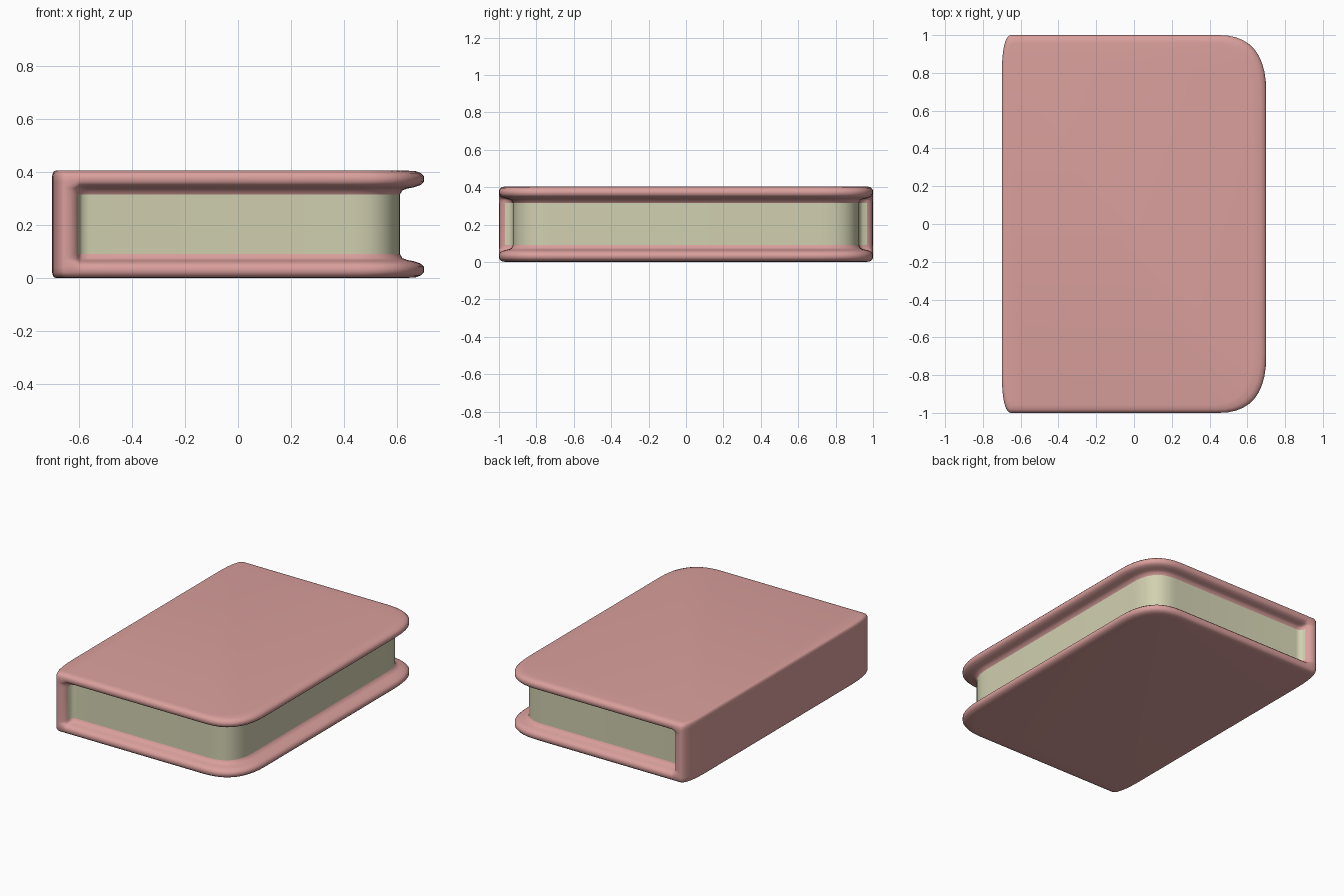
import bpy, bmesh, math
from mathutils import Vector

if "Cube" in bpy.data.objects:
    bpy.data.objects.remove(bpy.data.objects["Cube"], do_unlink=True)


def material(name, color):
    m = bpy.data.materials.new(name)
    m.use_nodes = True
    m.diffuse_color = color
    m.node_tree.nodes["Principled BSDF"].inputs["Base Color"].default_value = color
    return m


pink = material("dusty pink", (0.70, 0.35, 0.335, 1))
cream = material("paper cream", (0.64, 0.635, 0.44, 1))


def arc(a, b, c, n=10):
    """Points of a quadratic curve from a to c, pulled toward b."""
    a, b, c = Vector(a), Vector(b), Vector(c)
    return [a * (1 - t) ** 2 + b * 2 * t * (1 - t) + c * t * t
            for t in (i / n for i in range(n + 1))]


def full(half):
    """Close a half outline by mirroring it in y."""
    return half + [Vector((p.x, -p.y)) for p in reversed(half[1:-1])]


# Spine end, shared by both outlines
spine = [Vector((-0.7, 0))] + arc((-0.7, 0.78), (-0.7, 1), (-0.65, 1))
# Hollow where the spine turns into the page block
flare = [(-0.63, 0.996), (-0.612, 0.985), (-0.602, 0.968),
         (-0.596, 0.945), (-0.585, 0.93), (-0.56, 0.925)]
page_start = len(spine) + 2

outer = full(spine + [Vector((x, 1)) for x, y in flare]
             + arc((0.45, 1), (0.7, 1), (0.7, 0.7)) + [Vector((0.7, 0))])
inner = full(spine + [Vector(p) for p in flare]
             + arc((0.43, 0.925), (0.61, 0.925), (0.61, 0.72)) + [Vector((0.61, 0))])
count = len(outer)

# Upper board edge: height, shrink of the outline, blend toward the pages
HEIGHT = 0.405
edge = [(0.405, 0.07, 0), (0.402, 0.03, 0), (0.395, 0.012, 0), (0.383, 0, 0),
        (0.362, 0, 0), (0.350, 0, 0.15), (0.342, 0, 0.4), (0.337, 0, 0.7),
        (0.330, 0, 0.9), (0.315, 0, 1)]
levels = edge + [(HEIGHT - z, s, t) for z, s, t in reversed(edge)]


def ring(z, shrink, blend):
    points = []
    for o, i in zip(outer, inner):
        p = o.lerp(i, blend)
        side = 1 if p.x > 0 else 0.25
        points.append((p.x - shrink * side * p.x / 0.7, p.y * (1 - shrink * 0.6), z))
    return points


def is_page(level, i):
    """True for the faces between the boards and clear of the spine."""
    return level == len(edge) - 1 and page_start <= i < count - page_start


def build(name, mat, pages):
    bm = bmesh.new()
    rings = [[bm.verts.new(p) for p in ring(*lv)] for lv in levels]
    for k, (top, low) in enumerate(zip(rings, rings[1:])):
        for i in range(count):
            j = (i + 1) % count
            if is_page(k, i) == pages:
                bm.faces.new((top[i], top[j], low[j], low[i]))
    if not pages:
        bm.faces.new(reversed(rings[0]))
        bm.faces.new(rings[-1])
    bmesh.ops.delete(bm, geom=[v for v in bm.verts if not v.link_faces], context="VERTS")
    mesh = bpy.data.meshes.new(name)
    bm.to_mesh(mesh)
    bm.free()
    mesh.materials.append(mat)
    obj = bpy.data.objects.new(name, mesh)
    bpy.context.collection.objects.link(obj)
    bpy.ops.object.select_all(action="DESELECT")
    obj.select_set(True)
    bpy.context.view_layer.objects.active = obj
    bpy.ops.object.shade_smooth_by_angle(angle=math.radians(60))


build("cover", pink, False)
build("pages", cream, True)
